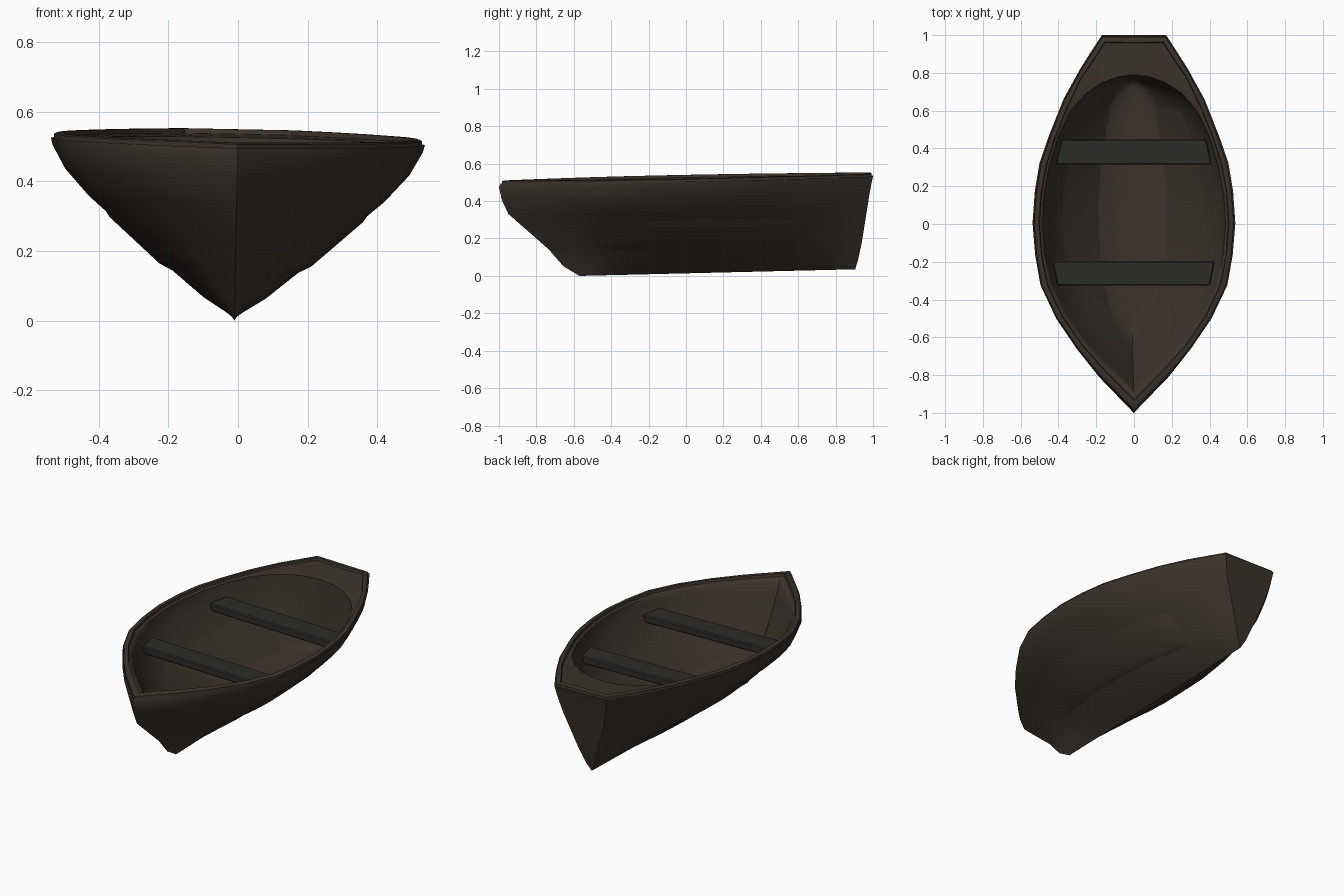
import bpy, bmesh, math

if "Cube" in bpy.data.objects:
    bpy.data.objects.remove(bpy.data.objects["Cube"])

ROLL = 0.02  # the boat lists very slightly


def material(name, rgb):
    m = bpy.data.materials.new(name)
    m.diffuse_color = (*rgb, 1)
    m.use_nodes = True
    m.node_tree.nodes["Principled BSDF"].inputs["Base Color"].default_value = m.diffuse_color
    return m


def finish(bm, name, mat, angle):
    bmesh.ops.recalc_face_normals(bm, faces=bm.faces)
    me = bpy.data.meshes.new(name)
    bm.to_mesh(me)
    bm.free()
    ob = bpy.data.objects.new(name, me)
    bpy.context.collection.objects.link(ob)
    me.materials.append(mat)
    ob.rotation_euler.y = ROLL
    ob.location.x = -0.53 * ROLL
    bpy.ops.object.select_all(action='DESELECT')
    ob.select_set(True)
    bpy.context.view_layer.objects.active = ob
    bpy.ops.object.shade_smooth_by_angle(angle=math.radians(angle))
    return ob


wood = material("dark_wood", (0.045, 0.034, 0.025))
seat_wood = material("seat_wood", (0.026, 0.025, 0.021))

# Stations from bow to stern: gunwale y, x and cockpit opening y, x
stations = [
    (-1.0, 0, -0.9, 0), (-0.81, 0.185, -0.76, 0.14), (-0.66, 0.305, -0.64, 0.255),
    (-0.5, 0.415, -0.48, 0.365), (-0.33, 0.495, -0.32, 0.44), (-0.17, 0.523, -0.165, 0.472),
    (0, 0.537, 0, 0.485), (0.17, 0.525, 0.165, 0.475), (0.32, 0.5, 0.31, 0.447),
    (0.46, 0.452, 0.46, 0.402), (0.66, 0.373, 0.6, 0.335), (0.82, 0.285, 0.69, 0.255),
    (0.9, 0.235, 0.75, 0.165), (1.0, 0.17, 0.78, 0.08), (1.0, 0, 0.79, 0)]

# Outer skin levels: width factor, height factor, stem y, stern y
outer = [(0, 0, -0.57, 0.905), (0.17, 0.1, -0.655, 0.92), (0.38, 0.28, -0.735, 0.94),
         (0.79, 0.65, -0.95, 0.97), (0.92, 0.8, -0.985, 0.982), (0.99, 0.93, -1.0, 0.995),
         (1, 0.97, -0.99, 1.0)]
# Rim levels: inset towards the opening, drop below the sheer
rim = [(0.15, 0.02), (0.17, 0.004), (0.3, 0.0), (0.65, 0.0), (0.72, 0.014), (1.0, 0.02)]
# Inner skin levels: width factor, z, bow factor, stern factor
inner = [(0.985, 0.48, 0.98, 0.995), (0.93, 0.42, 0.95, 0.99), (0.75, 0.29, 0.87, 0.98),
         (0.45, 0.16, 0.77, 0.97), (0.33, 0.13, 0.72, 0.96), (0, 0.115, 0.7, 0.955)]


def sheer(y):
    return 0.53 + 0.02 * y


rows = []
for f, h, y0, y1 in outer:
    row = []
    for yo, xo, yi, xi in stations:
        y = y0 + (yo + 1) / 2 * (y1 - y0)
        keel = max(0.0, 0.024 * (y + 0.57))
        row.append((xo * f, y, keel + h * (sheer(yo) - keel)))
    rows.append(row)
for f, drop in rim:
    row = []
    for yo, xo, yi, xi in stations:
        dist = math.hypot(xo - xi, yo - yi)
        t = f * min(1, 0.06 / dist) if yo > 0 and f < 1 else f
        y = yo + t * (yi - yo)
        row.append((xo + t * (xi - xo), y, sheer(y) - drop))
    rows.append(row)
for f, z, kb, ks in inner:
    rows.append([(xi * f, yi * (kb if yi < 0 else ks), z) for _, _, yi, xi in stations])

# Hull: skin the half grid, then mirror it
bm = bmesh.new()
grid = [[bm.verts.new(p) for p in row] for row in rows]
for a, b in zip(grid, grid[1:]):
    for i in range(len(a) - 1):
        bm.faces.new((a[i], a[i + 1], b[i + 1], b[i]))
bmesh.ops.remove_doubles(bm, verts=bm.verts, dist=0.0005)
bmesh.ops.mirror(bm, geom=bm.verts[:] + bm.edges[:] + bm.faces[:], axis='X', merge_dist=0.0005)
bmesh.ops.remove_doubles(bm, verts=bm.verts, dist=0.0005)
finish(bm, "hull", wood, 48)


# Seats: planks whose ends follow the hull sides
def seat(name, y0, x0, y1, x1, top):
    bm = bmesh.new()
    layers = []
    for z, inset in ((top, 0), (top - 0.045, 0.015)):
        layers.append([bm.verts.new((s * (x - inset), y, z))
                       for s, x, y in ((-1, x0, y0), (1, x0, y0), (1, x1, y1), (-1, x1, y1))])
    up, low = layers
    bm.faces.new(up)
    bm.faces.new(low[::-1])
    for i in range(4):
        j = (i + 1) % 4
        bm.faces.new((up[i], low[i], low[j], up[j]))
    bmesh.ops.bevel(bm, geom=bm.edges[:], offset=0.006, segments=1, affect='EDGES')
    finish(bm, name, seat_wood, 30)


seat("front_seat", -0.325, 0.405, -0.197, 0.43, 0.44)
seat("rear_seat", 0.315, 0.413, 0.447, 0.385, 0.45)
